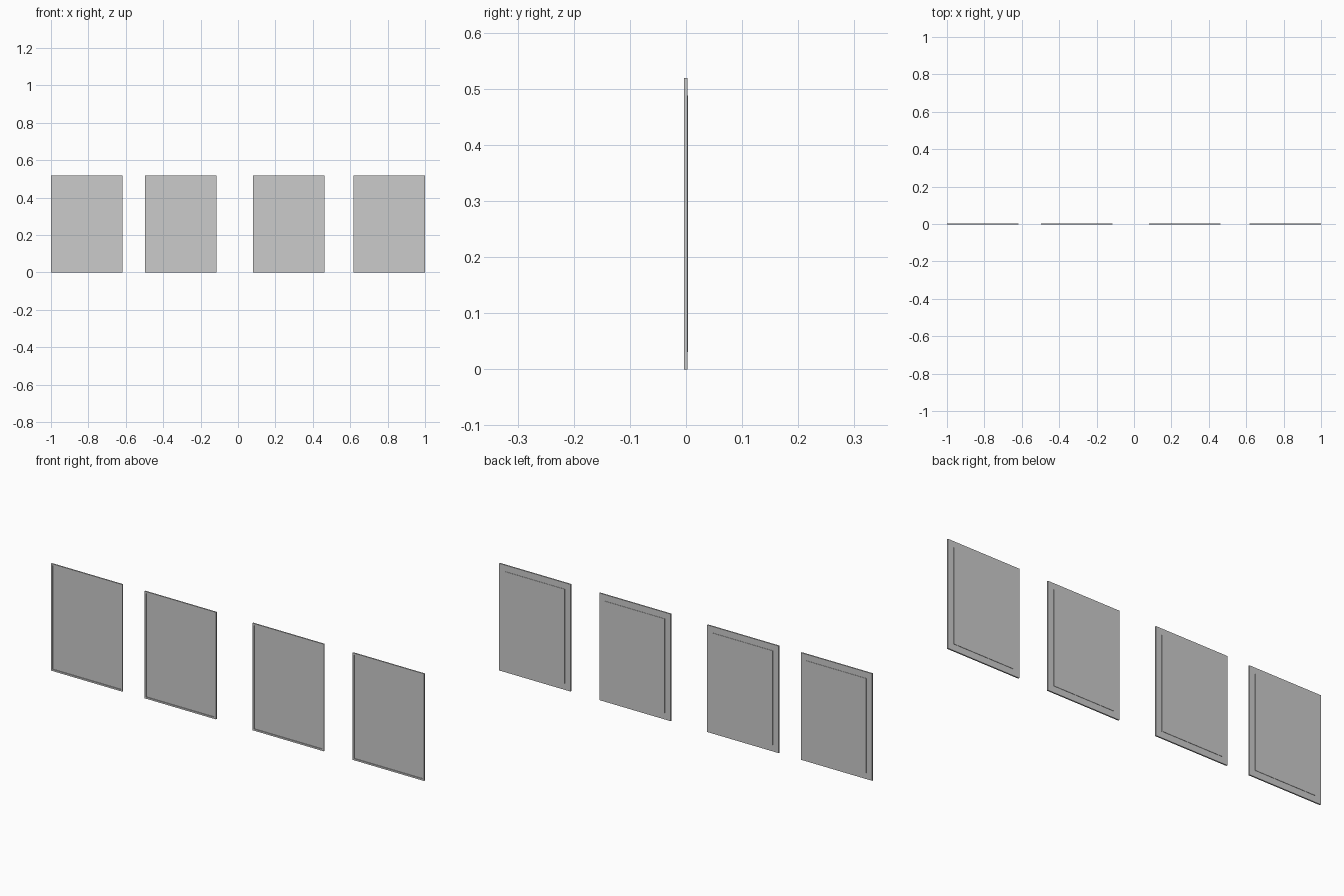
import bpy, bmesh

if "Cube" in bpy.data.objects:
    bpy.data.objects.remove(bpy.data.objects["Cube"])

W, H = 0.383, 0.519              # panel width and height
FRONT, REAR, BUMP = -0.004, 0.0023, 0.004
RIM, FLOOR, INSET = 0.008, -0.0005, 0.031


def rect(bm, cx, m, y):
    """Rectangle of vertices shrunk by margin m at depth y."""
    x0, x1, z0, z1 = cx - W / 2 + m, cx + W / 2 - m, m, H - m
    return [bm.verts.new((x, y, z)) for x, z in
            ((x0, z0), (x1, z0), (x1, z1), (x0, z1))]


def panel(name, cx):
    bm = bmesh.new()
    # recess floor, rim, outer sides, back and raised backing, as nested loops
    loops = [rect(bm, cx, m, y) for m, y in (
        (RIM, FLOOR), (RIM, FRONT), (0, FRONT),
        (0, REAR), (INSET, REAR), (INSET, BUMP))]
    for a, b in zip(loops, loops[1:]):
        for i in range(4):
            j = (i + 1) % 4
            bm.faces.new((a[i], a[j], b[j], b[i]))
    bm.faces.new(loops[0])
    bm.faces.new(loops[-1])
    bmesh.ops.recalc_face_normals(bm, faces=bm.faces)
    mesh = bpy.data.meshes.new(name)
    bm.to_mesh(mesh)
    bm.free()
    bpy.context.collection.objects.link(bpy.data.objects.new(name, mesh))


# four framed panels in a row
for n, cx in enumerate((-0.8085, -0.307, 0.272, 0.8085), 1):
    panel(f"framed_panel_{n}", cx)
